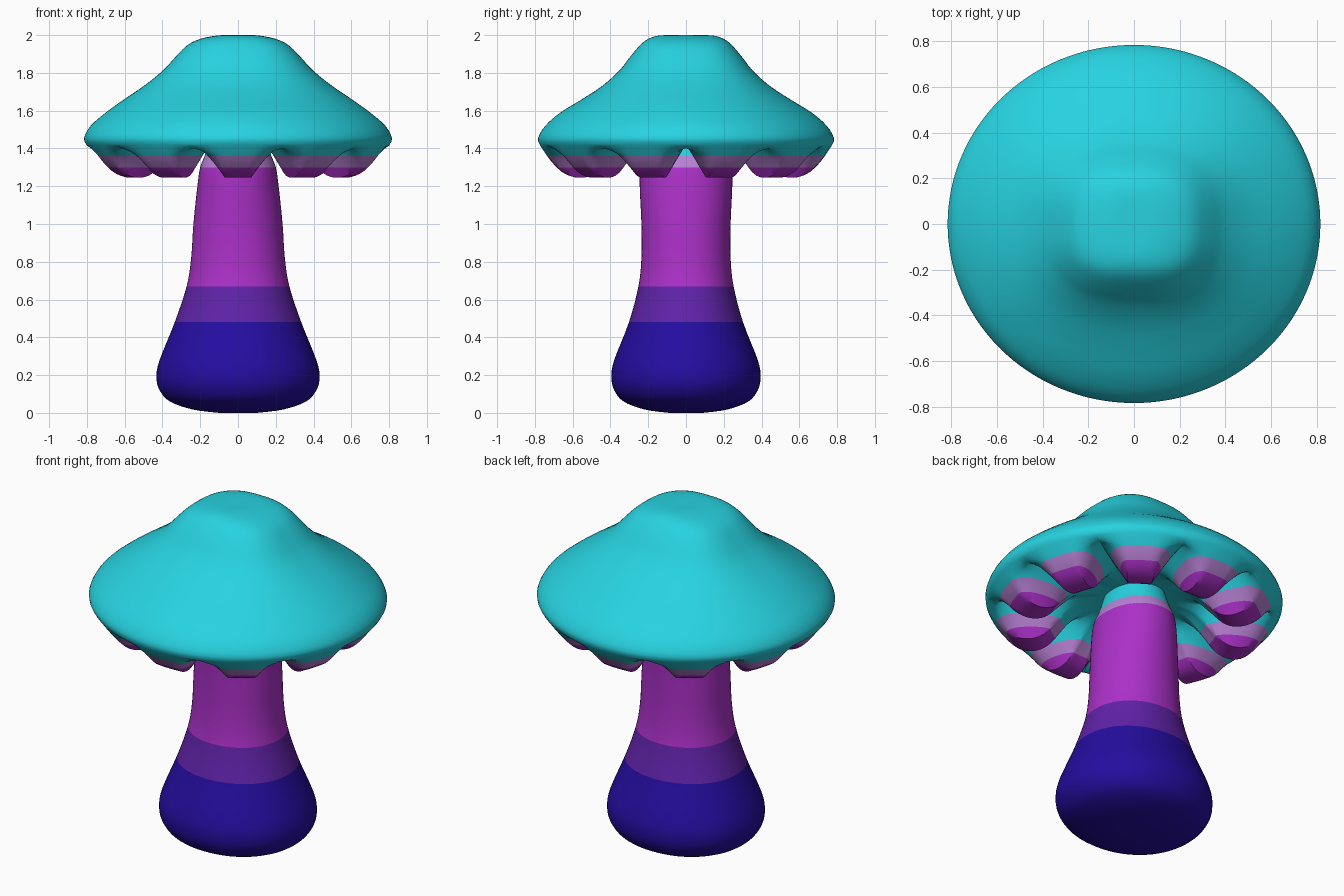
import bpy, bmesh, math

if "Cube" in bpy.data.objects:
    bpy.data.objects.remove(bpy.data.objects["Cube"])

def material(name, rgb):
    m = bpy.data.materials.new(name)
    m.diffuse_color = (*rgb, 1)
    m.use_nodes = True
    m.node_tree.nodes["Principled BSDF"].inputs["Base Color"].default_value = m.diffuse_color
    return m

# Colours ordered from the lowest band to the highest
MATS = [material("navy", (0.018, 0.004, 0.35)),
        material("violet", (0.115, 0.016, 0.39)),
        material("magenta", (0.41, 0.03, 0.58)),
        material("lavender", (0.48, 0.22, 0.66)),
        material("turquoise", (0.02, 0.65, 0.75))]
BANDS = [0.48, 0.67, 1.30, 1.36]

def smooth_rows(rows, steps):
    """Catmull-Rom interpolation through profile rows."""
    out = []
    for i in range(len(rows) - 1):
        a, b, c, d = rows[max(i - 1, 0)], rows[i], rows[i + 1], rows[min(i + 2, len(rows) - 1)]
        for s in range(steps):
            t = s / steps
            out.append([0.5 * (2 * q + (r - p) * t + (2 * p - 5 * q + 4 * r - u) * t * t
                               + (3 * q - p - 3 * r + u) * t ** 3)
                        for p, q, r, u in zip(a, b, c, d)])
    return out + [list(rows[-1])]

def superellipse(rx, ry, n, a):
    c, s = math.cos(a), math.sin(a)
    k = (abs(c) ** n + abs(s) ** n) ** (-1 / n)
    return rx * k * c, ry * k * s

def loft(name, rings, angle):
    """Skin rings of points, cut at the colour bands and colour by height."""
    bm = bmesh.new()
    loops = [[bm.verts.new(p) for p in ring] for ring in rings]
    n = len(loops[0])
    for a, b in zip(loops, loops[1:]):
        for i in range(n):
            bm.faces.new((a[i], a[(i + 1) % n], b[(i + 1) % n], b[i]))
    bm.faces.new(loops[0])
    bm.faces.new(loops[-1])
    bmesh.ops.recalc_face_normals(bm, faces=bm.faces)
    for z in BANDS:
        bmesh.ops.bisect_plane(bm, geom=bm.verts[:] + bm.edges[:] + bm.faces[:],
                               plane_co=(0, 0, z), plane_no=(0, 0, 1))
    for f in bm.faces:
        z = f.calc_center_median().z
        f.material_index = sum(z > h for h in BANDS)
    me = bpy.data.meshes.new(name)
    bm.to_mesh(me)
    bm.free()
    ob = bpy.data.objects.new(name, me)
    bpy.context.collection.objects.link(ob)
    for m in MATS:
        me.materials.append(m)
    bpy.ops.object.select_all(action='DESELECT')
    ob.select_set(True)
    bpy.context.view_layer.objects.active = ob
    bpy.ops.object.shade_smooth_by_angle(angle=math.radians(angle))
    return ob

# Stem: half width x, half width y, height
STEM = [(0.10, 0.09, 0.0), (0.24, 0.22, 0.018), (0.36, 0.33, 0.06), (0.415, 0.38, 0.12),
        (0.432, 0.395, 0.19), (0.415, 0.38, 0.28), (0.335, 0.302, 0.48), (0.272, 0.252, 0.67),
        (0.248, 0.236, 0.82), (0.236, 0.236, 1.0), (0.215, 0.245, 1.2), (0.20, 0.24, 1.30),
        (0.17, 0.21, 1.38), (0.14, 0.17, 1.50)]
SEG = 64
loft("stem", [[(*superellipse(x, y, 2.1, 2 * math.pi * i / SEG), z) for i in range(SEG)]
              for x, y, z in smooth_rows(STEM, 4)], 60)

# Cap top: half width x, half width y, height, squareness
TOP = [(0.05, 0.05, 2.0, 2.2), (0.11, 0.14, 1.998, 2.5), (0.20, 0.20, 1.98, 2.7),
       (0.27, 0.245, 1.945, 2.7), (0.335, 0.30, 1.88, 2.6), (0.40, 0.355, 1.81, 2.5),
       (0.50, 0.445, 1.73, 2.3), (0.61, 0.56, 1.655, 2.1), (0.70, 0.665, 1.59, 2.0),
       (0.78, 0.745, 1.52, 2.0), (0.815, 0.783, 1.455, 2.0), (0.80, 0.772, 1.415, 2.0)]
# Cap underside: radius, height between the gill lobes, height on the lobes
UNDER = [(0.75, 1.40, 1.365), (0.71, 1.41, 1.315), (0.65, 1.415, 1.265), (0.57, 1.42, 1.245),
         (0.49, 1.43, 1.27), (0.40, 1.44, 1.36), (0.31, 1.45, 1.435), (0.15, 1.46, 1.46)]
LOBES, CSEG = 10, 160

def lobe_weight(a):
    # 1 on the middle of a lobe, 0 midway between lobes; one lobe faces the front
    u = ((a + math.pi / 2) * LOBES / (2 * math.pi)) % 1
    t = 2 * min(u, 1 - u)
    return min(1, (1 - t) / 0.62)

angles = [2 * math.pi * i / CSEG for i in range(CSEG)]
rings = [[(*superellipse(x, y, n, a), z) for a in angles] for x, y, z, n in smooth_rows(TOP, 3)]
for r, zv, zl in smooth_rows(UNDER, 3):
    rings.append([(r * 1.01 * math.cos(a), r * 0.985 * math.sin(a),
                   zv + (zl - zv) * lobe_weight(a)) for a in angles])
loft("cap", rings, 45)
